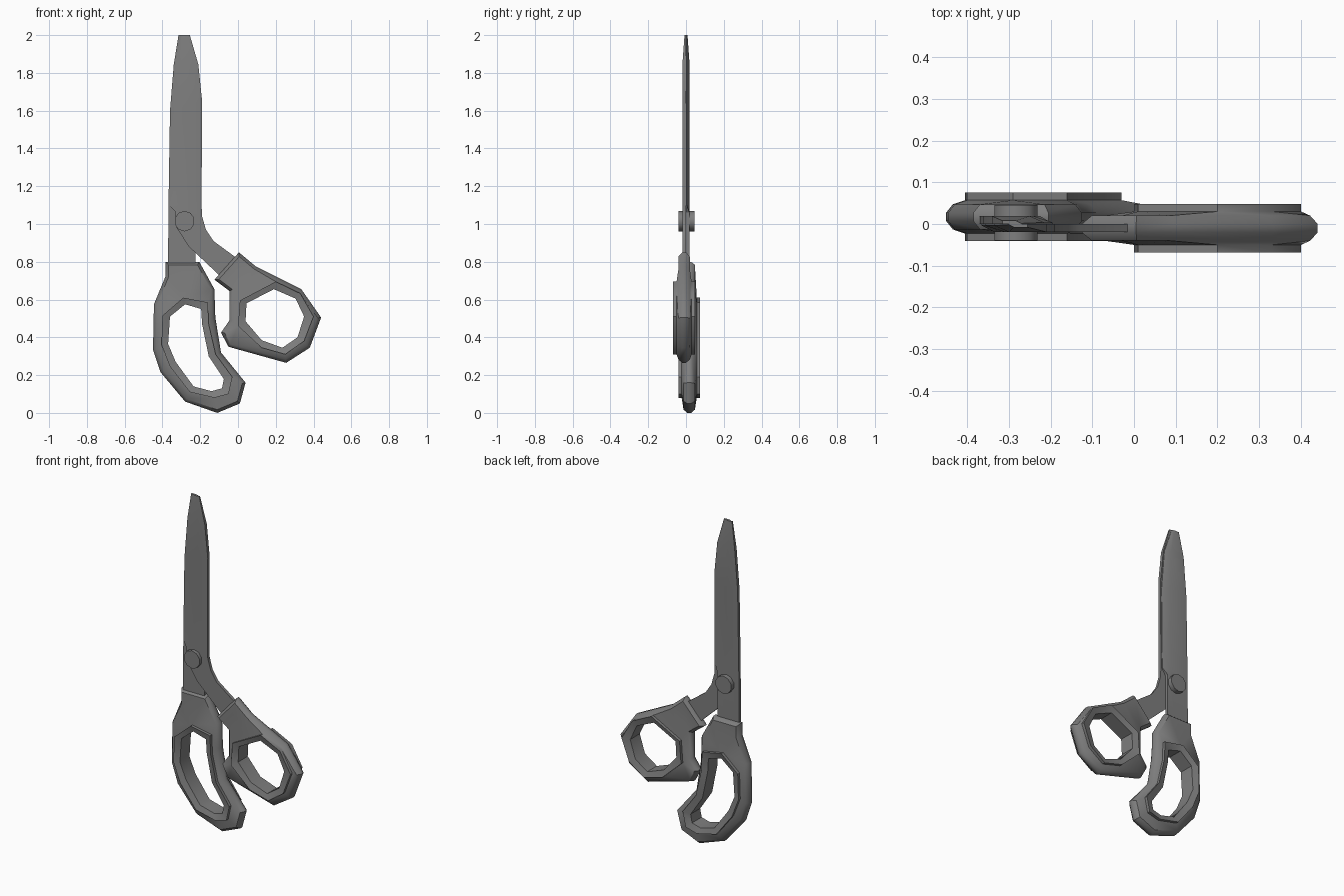
import bpy, bmesh, math
from mathutils import Vector

cube = bpy.data.objects.get("Cube")
if cube:
    bpy.data.objects.remove(cube)

grey = bpy.data.materials.new("mid_grey")
grey.use_nodes = True
colour = (0.21, 0.21, 0.21, 1)
grey.diffuse_color = colour
grey.node_tree.nodes["Principled BSDF"].inputs["Base Color"].default_value = colour


def finish(bm, name, angle):
    bmesh.ops.recalc_face_normals(bm, faces=bm.faces)
    mesh = bpy.data.meshes.new(name)
    bm.to_mesh(mesh)
    bm.free()
    obj = bpy.data.objects.new(name, mesh)
    bpy.context.collection.objects.link(obj)
    mesh.materials.append(grey)
    bpy.ops.object.select_all(action='DESELECT')
    obj.select_set(True)
    bpy.context.view_layer.objects.active = obj
    bpy.ops.object.shade_smooth_by_angle(angle=math.radians(angle))
    return obj


def inset(points, amount):
    """Shrink a clockwise outline by a mitred offset."""
    result = []
    for i, p in enumerate(points):
        a, b, c = Vector(points[i - 1]), Vector(p), Vector(points[(i + 1) % len(points)])
        d, e = (b - a).normalized(), (c - b).normalized()
        n, m = Vector((d.y, -d.x)), Vector((e.y, -e.x))
        result.append(b + (n + m) * amount / max(1 + n.dot(m), 0.5))
    return result


def add_loop(bm, points, y):
    verts = [bm.verts.new((x, y, z)) for x, z in points]
    for i, v in enumerate(verts):
        bm.edges.new((verts[i - 1], v))
    return verts


def skin(bm, a, b):
    for i in range(len(a)):
        bm.faces.new((a[i - 1], a[i], b[i], b[i - 1]))


def handle(name, outer, rim, hole, y):
    """Rounded grip with a raised rim around the finger hole."""
    bm = bmesh.new()
    edges, holes = [], []
    for s in (-1, 1):
        edge = add_loop(bm, outer, y + s * 0.01)
        shoulder = add_loop(bm, inset(outer, 0.016), y + s * 0.03)
        base = add_loop(bm, rim, y + s * 0.04)
        top = add_loop(bm, rim, y + s * 0.058)
        lip = add_loop(bm, hole, y + s * 0.046)
        skin(bm, edge, shoulder)
        skin(bm, base, top)
        skin(bm, top, lip)
        border = [bm.edges.get((l[i - 1], l[i])) for l in (shoulder, base) for i in range(len(l))]
        bmesh.ops.triangle_fill(bm, edges=border, use_beauty=True, normal=(0, s, 0))
        edges.append(edge)
        holes.append(lip)
    skin(bm, *edges)
    skin(bm, *holes)
    return finish(bm, name, 40)


def blade(name, rows, side):
    """Loft rows of (cutting edge, spine) points, with a ground bevel at the edge."""
    bm = bmesh.new()
    loops = []
    for i, (ex, ez, sx, sz) in enumerate(rows):
        e, s = Vector((ex, 0, ez)), Vector((sx, 0, sz))
        out = Vector((0, side * (0.008 if i == 0 else 0.019), 0))
        edge_out = out * (0.2 if i < 4 else 1)
        loops.append([bm.verts.new(p) for p in (e, e + edge_out, e.lerp(s, 0.28) + out, s + out, s)])
    for a, b in zip(loops, loops[1:]):
        skin(bm, a, b)
    bm.faces.new(loops[0])
    bm.faces.new(loops[-1])
    return finish(bm, name, 25)


# Blades with their tangs running into the grips
blade("front_blade", [
    (-.30, 2, -.255, 2), (-.335, 1.845, -.21, 1.845), (-.357, 1.6, -.19, 1.65),
    (-.365, 1.1, -.193, 1.1), (-.335, 1.07, -.19, 1.04), (-.325, .98, -.17, .97),
    (-.26, .88, -.13, .91), (-.09, .72, .02, .8), (-.02, .67, .09, .74)], -1)
blade("back_blade", [
    (-.27, 2, -.315, 2), (-.215, 1.845, -.34, 1.845), (-.195, 1.6, -.36, 1.6),
    (-.2, 1.1, -.368, 1.1), (-.225, 1.06, -.368, 1.06), (-.225, .85, -.37, .85),
    (-.225, .7, -.37, .7)], 1)

# Long grip
handle("long_grip",
       [(-.385, .8), (-.205, .8), (-.125, .655), (-.12, .505), (-.09, .32), (.04, .16), (.01, .05),
        (-.11, 0), (-.28, .06), (-.41, .215), (-.45, .335), (-.445, .575), (-.385, .72)],
       [(-.29, .61), (-.16, .585), (-.155, .47), (-.118, .31), (-.03, .19), (-.05, .1),
        (-.125, .08), (-.255, .11), (-.36, .245), (-.405, .36), (-.4, .515)],
       [(-.28, .575), (-.195, .55), (-.19, .47), (-.155, .3), (-.075, .18), (-.085, .13),
        (-.14, .115), (-.235, .14), (-.33, .27), (-.37, .365), (-.36, .51)], 0.017)

# Round thumb grip
handle("thumb_grip",
       [(.005, .85), (.095, .775), (.335, .655), (.44, .505), (.38, .345), (.255, .265),
        (-.05, .35), (-.09, .425), (-.045, .49), (-.045, .645), (-.125, .705)],
       [(.2, .695), (.33, .632), (.4, .51), (.35, .38), (.25, .31), (.125, .345), (0, .46), (.01, .595)],
       [(.19, .655), (.305, .605), (.35, .51), (.315, .4), (.235, .345), (.125, .385),
        (.04, .485), (.045, .58)], -0.01)

# Pivot screw
bm = bmesh.new()
bmesh.ops.create_cone(bm, cap_ends=True, segments=10, radius1=0.054, radius2=0.054, depth=0.086)
pivot = finish(bm, "pivot_screw", 40)
pivot.rotation_euler.x = math.pi / 2
pivot.location = (-.283, .003, 1.015)
